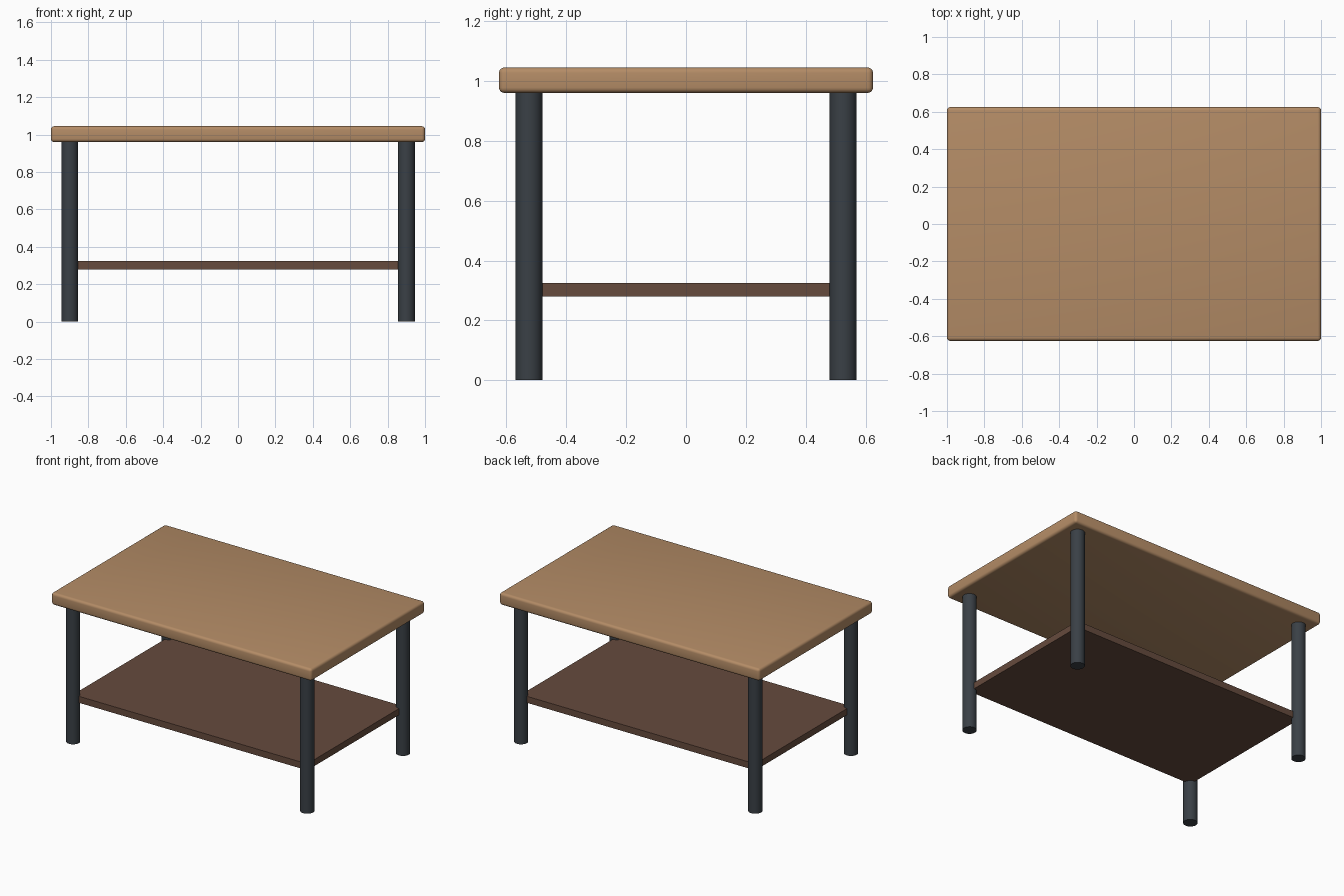
import bpy
import math

default_cube = bpy.data.objects.get("Cube")
if default_cube:
    bpy.data.objects.remove(default_cube, do_unlink=True)


def make_material(name, rgb):
    mat = bpy.data.materials.new(name)
    mat.use_nodes = True
    color = (*rgb, 1)
    mat.diffuse_color = color
    bsdf = next(n for n in mat.node_tree.nodes if n.type == "BSDF_PRINCIPLED")
    bsdf.inputs["Base Color"].default_value = color
    return mat


light_wood = make_material("light wood", (0.456, 0.262, 0.133))
dark_wood = make_material("dark wood", (0.133, 0.07, 0.047))
dark_metal = make_material("dark metal", (0.042, 0.051, 0.061))


def make_board(name, width, depth, bottom, top, mat):
    bpy.ops.mesh.primitive_cube_add(size=1, location=(0, 0, (bottom + top) / 2))
    board = bpy.context.object
    board.name = name
    board.scale = (width, depth, top - bottom)
    bpy.ops.object.transform_apply(location=False, rotation=False, scale=True)
    board.data.materials.append(mat)
    return board


def make_leg(name, x, y, radius, height):
    bpy.ops.mesh.primitive_cylinder_add(
        vertices=32, radius=radius, depth=height, location=(x, y, height / 2))
    leg = bpy.context.object
    leg.name = name
    leg.data.materials.append(dark_metal)
    bpy.ops.object.shade_smooth_by_angle(angle=math.radians(40))


# Tabletop with rounded edges
tabletop = make_board("tabletop", 2, 1.25, 0.96, 1.045, light_wood)
bevel = tabletop.modifiers.new("rounded edges", "BEVEL")
bevel.width = 0.018
bevel.segments = 4
bpy.ops.object.modifier_apply(modifier=bevel.name)
bpy.ops.object.shade_smooth_by_angle(angle=math.radians(40))

# Lower shelf, its corners set into the legs
leg_x, leg_y = 0.9, 0.525
make_board("lower_shelf", 2 * leg_x, 2 * leg_y, 0.28, 0.325, dark_wood)

# Four round legs
for end, sy in (("front", -1), ("back", 1)):
    for side, sx in (("right", -1), ("left", 1)):
        make_leg(f"{end}_{side}_leg", sx * leg_x, sy * leg_y, 0.045, 0.965)
